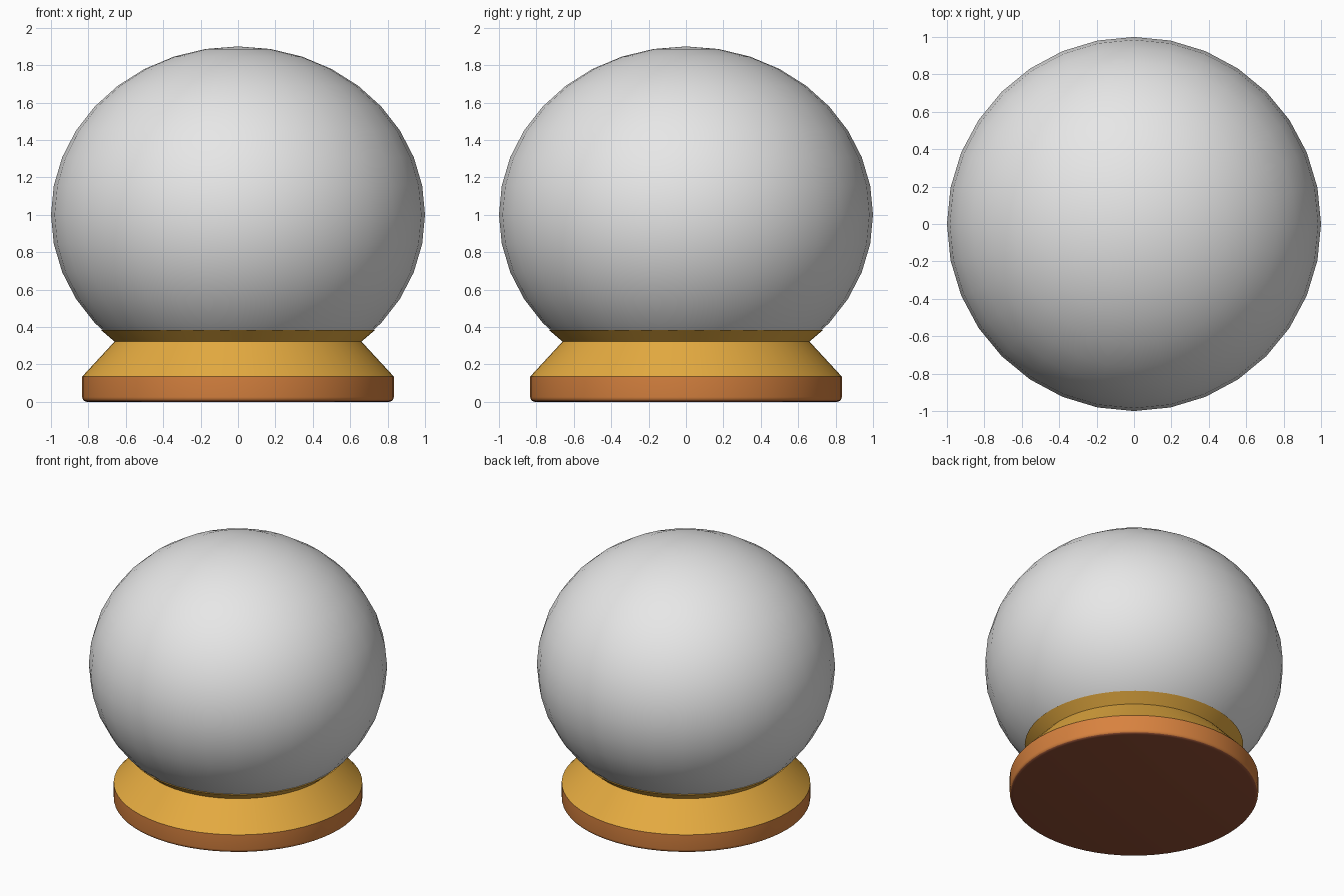
import bpy, bmesh, math
from mathutils import Matrix

if "Cube" in bpy.data.objects:
    bpy.data.objects.remove(bpy.data.objects["Cube"])


def material(name, rgb):
    m = bpy.data.materials.new(name)
    m.diffuse_color = (*rgb, 1.0)
    m.use_nodes = True
    m.node_tree.nodes["Principled BSDF"].inputs["Base Color"].default_value = m.diffuse_color
    return m


def finish(bm, name, mats, angle):
    bmesh.ops.recalc_face_normals(bm, faces=bm.faces)
    bm.normal_update()
    if len(mats) > 1:  # second colour on downward faces
        for f in bm.faces:
            f.material_index = 1 if f.normal.z < -0.7 else 0
    mesh = bpy.data.meshes.new(name)
    bm.to_mesh(mesh)
    bm.free()
    for m in mats:
        mesh.materials.append(m)
    ob = bpy.data.objects.new(name, mesh)
    bpy.context.collection.objects.link(ob)
    bpy.ops.object.select_all(action='DESELECT')
    ob.select_set(True)
    bpy.context.view_layer.objects.active = ob
    bpy.ops.object.shade_smooth_by_angle(angle=math.radians(angle))
    return ob


def lathe(name, profile, mats, segments=64):
    """Revolve (radius, z) points about z and cap both ends."""
    bm = bmesh.new()
    rings = []
    for r, z in profile:
        rings.append([bm.verts.new((r * math.cos(2 * math.pi * i / segments),
                                    r * math.sin(2 * math.pi * i / segments), z))
                      for i in range(segments)])
    for a, b in zip(rings, rings[1:]):
        for i in range(segments):
            j = (i + 1) % segments
            bm.faces.new((a[i], a[j], b[j], b[i]))
    bm.faces.new(rings[0])
    bm.faces.new(rings[-1])
    return finish(bm, name, mats, 35)


glass = material("pale grey", (0.8, 0.8, 0.8))
gold = material("gold", (0.787, 0.409, 0.052))
copper = material("copper brown", (0.685, 0.224, 0.050))
dark = material("dark brown", (0.296, 0.080, 0.036))

# Slightly flattened globe
bm = bmesh.new()
bmesh.ops.create_uvsphere(bm, u_segments=32, v_segments=18, radius=1.0,
                          matrix=Matrix.Translation((0, 0, 1)) @ Matrix.Diagonal((1, 1, 0.9, 1)))
finish(bm, "globe", [glass], 60)

# Flared gold collar with a lip just outside the globe
lathe("collar", [(0.833, 0.135), (0.66, 0.322), (0.732, 0.383)], [gold])

# Round foot with a rounded bottom edge and dark underside
R, B = 0.833, 0.025
foot = [(R - B + B * math.sin(t), B - B * math.cos(t))
        for t in (math.pi / 2 * k / 4 for k in range(5))]
lathe("foot", foot + [(R, 0.135)], [copper, dark])
